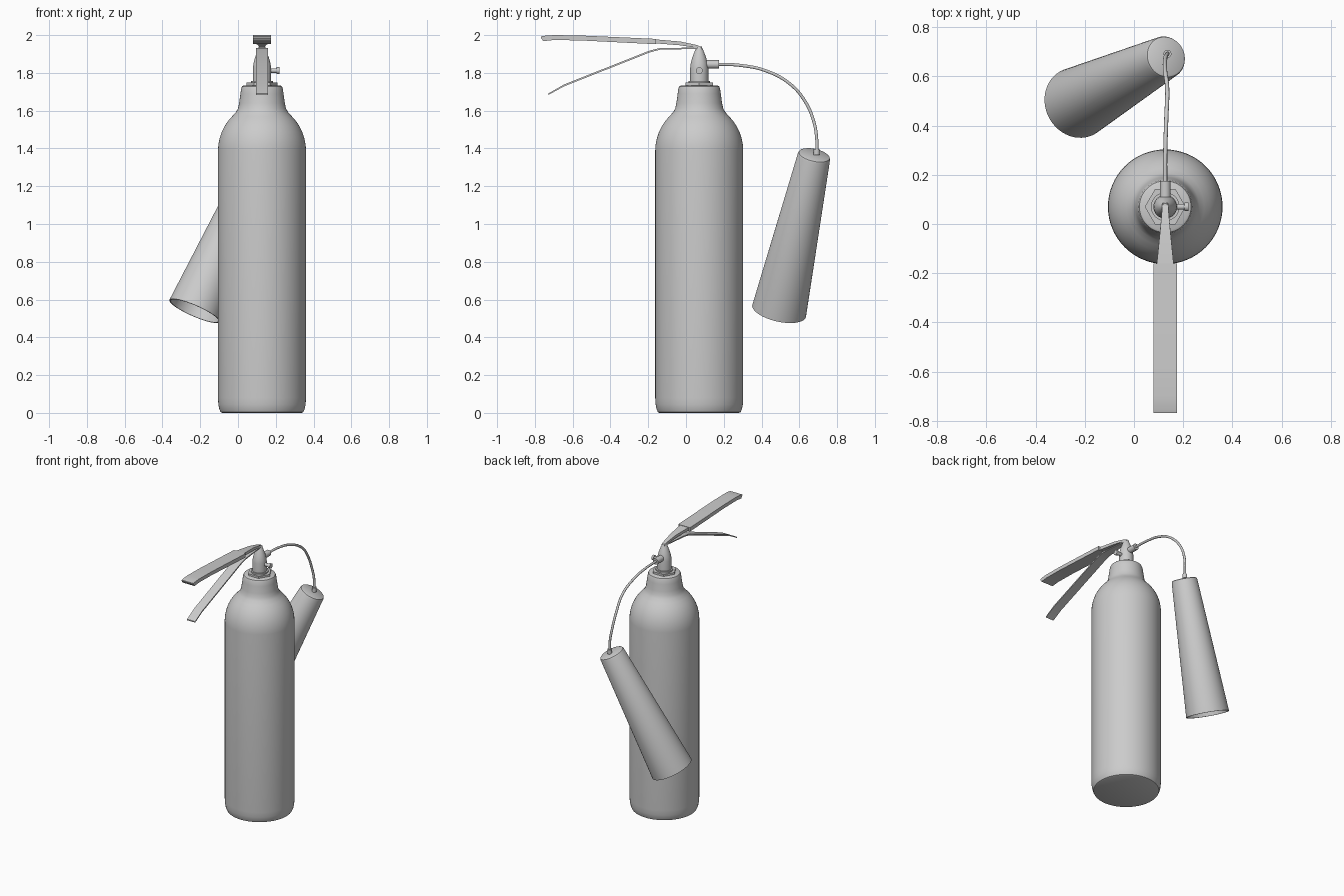
import bpy, bmesh, math
from mathutils import Vector

if "Cube" in bpy.data.objects:
    bpy.data.objects.remove(bpy.data.objects["Cube"])

CX, CY = 0.127, 0.07          # axis of the cylinder


def finish(name, bm, angle=35):
    bmesh.ops.remove_doubles(bm, verts=bm.verts, dist=1e-5)
    bmesh.ops.recalc_face_normals(bm, faces=bm.faces)
    me = bpy.data.meshes.new(name)
    bm.to_mesh(me)
    bm.free()
    ob = bpy.data.objects.new(name, me)
    bpy.context.collection.objects.link(ob)
    smooth(ob, angle)
    return ob


def smooth(ob, angle=35):
    bpy.ops.object.select_all(action='DESELECT')
    ob.select_set(True)
    bpy.context.view_layer.objects.active = ob
    bpy.ops.object.shade_smooth_by_angle(angle=math.radians(angle))


def lathe(name, profile, origin=(CX, CY, 0), axis=(0, 0, 1), segs=64):
    """Revolve (radius, height) points about an axis through origin."""
    q = Vector(axis).to_track_quat('Z', 'Y')
    bm = bmesh.new()
    rings = []
    for r, h in profile:
        rings.append([bm.verts.new(Vector(origin) + q @ Vector(
            (r * math.cos(2 * math.pi * i / segs), r * math.sin(2 * math.pi * i / segs), h)))
            for i in range(segs)])
    for a, b in zip(rings, rings[1:]):
        for i in range(segs):
            j = (i + 1) % segs
            bm.faces.new((a[i], a[j], b[j], b[i]))
    return finish(name, bm)


def strip(name, sections):
    """Flat bar along y; sections are (y, top z, bottom z, half width)."""
    bm = bmesh.new()
    rings = [[bm.verts.new(p) for p in ((CX - w, y, zb), (CX + w, y, zb), (CX + w, y, zt), (CX - w, y, zt))]
             for y, zt, zb, w in sections]
    for a, b in zip(rings, rings[1:]):
        for i in range(4):
            j = (i + 1) % 4
            bm.faces.new((a[i], a[j], b[j], b[i]))
    bm.faces.new(rings[0])
    bm.faces.new(rings[-1])
    return finish(name, bm, 20)


# Pressure cylinder with rounded base, shoulder and neck
lathe("cylinder_body", [
    (0, 0), (0.21, 0), (0.219, 0.004), (0.226, 0.02), (0.231, 0.045), (0.233, 0.08), (0.233, 1.39),
    (0.231, 1.42), (0.224, 1.455), (0.213, 1.488), (0.198, 1.518), (0.18, 1.545), (0.158, 1.57),
    (0.138, 1.592), (0.127, 1.612), (0.121, 1.64), (0.114, 1.69), (0.11, 1.718), (0.105, 1.729),
    (0.096, 1.734), (0, 1.734)])

# Hexagonal collar and washer
lathe("collar_nut", [(0, 1.73), (0.083, 1.73), (0.083, 1.748), (0, 1.748)], segs=6)
lathe("collar_washer", [(0, 1.74), (0.058, 1.74), (0.058, 1.758), (0, 1.758)])

# Valve
lathe("valve_body", [(0, 1.75), (0.048, 1.75), (0.048, 1.825), (0.045, 1.85), (0.037, 1.88),
                     (0.026, 1.91), (0.017, 1.93), (0.013, 1.94), (0, 1.94)], segs=40)
lathe("side_plug", [(0, 0), (0.012, 0), (0.012, 0.078), (0.018, 0.078), (0.018, 0.094), (0, 0.094)],
      (CX, CY, 1.812), (1, 0, 0), 24)
lathe("hose_outlet", [(0, 0), (0.022, 0), (0.022, 0.104), (0, 0.104)], (CX, CY, 1.845), (0, 1, 0), 32)

# Squeeze lever (upper) and carrying handle (lower)
strip("upper_grip", [(-0.768, 1.992, 1.985, 0.048), (-0.755, 1.996, 1.968, 0.048), (-0.70, 2.0, 1.974, 0.048),
                     (-0.56, 1.998, 1.972, 0.048), (-0.16, 1.98, 1.952, 0.048)])
strip("upper_lever_arm", [(-0.17, 1.978, 1.957, 0.035), (-0.03, 1.966, 1.946, 0.021), (0.06, 1.947, 1.932, 0.013),
                          (0.085, 1.935, 1.926, 0.012)])
strip("lower_handle", [(-0.727, 1.692, 1.684, 0.033), (-0.645, 1.739, 1.729, 0.033),
                       (-0.19, 1.919, 1.909, 0.033), (-0.135, 1.932, 1.923, 0.032),
                       (0.07, 1.934, 1.927, 0.012)])

# Discharge horn: open shell
top, low = Vector((0.132, 0.68, 1.368)), Vector((-0.23, 0.493, 0.54))
L = (low - top).length
lathe("discharge_horn", [(0, 0), (0.076, 0), (0.083, 0.004), (0.087, 0.014), (0.1455, L), (0.138, L),
                         (0.08, 0.02), (0, 0.02)], top, low - top)
hose_end = Vector((0.136, 0.692, 1.375))
lathe("horn_fitting", [(0, -0.01), (0.016, -0.01), (0.016, 0.022), (0, 0.022)], hose_end, (0, 0, 1), 24)

# Hose
pts = [(CX, 0.16, 1.846), (CX, 0.285, 1.84), (0.131, 0.42, 1.812), (0.135, 0.55, 1.742), (0.126, 0.63, 1.65),
       (0.128, 0.677, 1.54), (0.136, 0.692, 1.45), tuple(hose_end)]
cu = bpy.data.curves.new("hose", 'CURVE')
cu.dimensions = '3D'
cu.bevel_depth = 0.0085
cu.bevel_resolution = 3
cu.use_fill_caps = True
sp = cu.splines.new('BEZIER')
sp.bezier_points.add(len(pts) - 1)
for bp, p in zip(sp.bezier_points, pts):
    bp.co = p
    bp.handle_left_type = bp.handle_right_type = 'AUTO'
hose = bpy.data.objects.new("hose", cu)
bpy.context.collection.objects.link(hose)
bpy.ops.object.select_all(action='DESELECT')
hose.select_set(True)
bpy.context.view_layer.objects.active = hose
bpy.ops.object.convert(target='MESH')
smooth(bpy.context.view_layer.objects.active, 50)
